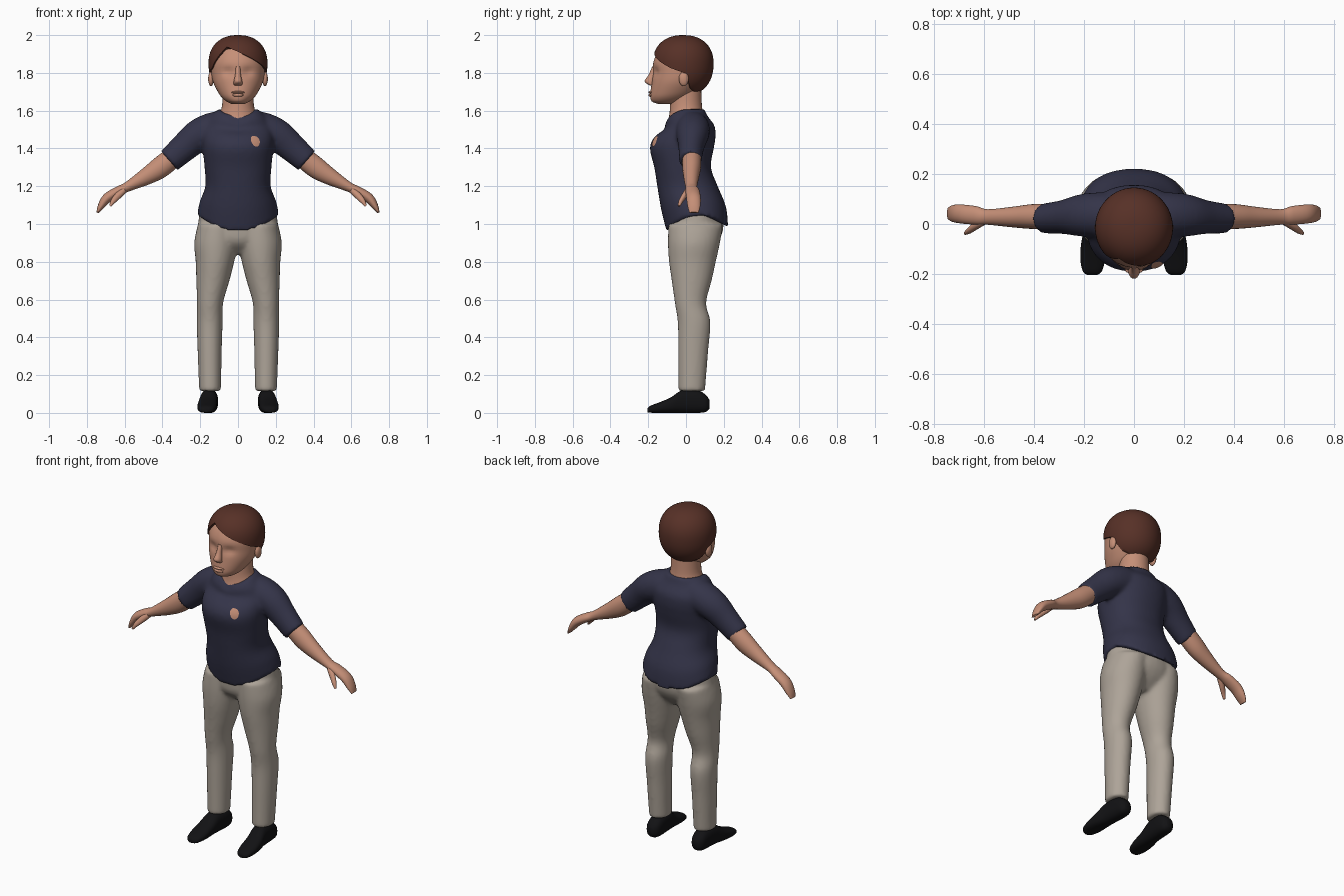
import bpy, bmesh, math
from mathutils import Vector

cube = bpy.data.objects.get("Cube")
if cube:
    bpy.data.objects.remove(cube, do_unlink=True)


def material(name, rgb):
    m = bpy.data.materials.new(name)
    m.use_nodes = True
    m.diffuse_color = (*rgb, 1)
    bsdf = next(n for n in m.node_tree.nodes if n.type == "BSDF_PRINCIPLED")
    bsdf.inputs["Base Color"].default_value = (*rgb, 1)
    bsdf.inputs["Roughness"].default_value = 0.8
    return m


SKIN = material("skin", (0.56, 0.275, 0.185))
SHIRT = material("navy cloth", (0.034, 0.034, 0.066))
PANTS = material("beige cloth", (0.42, 0.37, 0.315))
HAIR = material("brown hair", (0.095, 0.03, 0.02))
SHOE = material("black leather", (0.006, 0.006, 0.007))
X, Y, Z = Vector((1, 0, 0)), Vector((0, 1, 0)), Vector((0, 0, 1))


def spline(keys, steps):
    """Catmull-Rom interpolation of key tuples."""
    out = []
    for i in range(len(keys) - 1):
        p0, p1 = keys[max(i - 1, 0)], keys[i]
        p2, p3 = keys[i + 1], keys[min(i + 2, len(keys) - 1)]
        for j in range(steps):
            t = j / steps
            out.append([0.5 * (2 * b + (c - a) * t + (2 * a - 5 * b + 4 * c - d) * t * t
                               + (3 * b - a - 3 * c + d) * t ** 3)
                        for a, b, c, d in zip(p0, p1, p2, p3)])
    return out + [list(keys[-1])]


def bridge(bm, rings):
    n = len(rings[0])
    for r, q in zip(rings, rings[1:]):
        for i in range(n):
            bm.faces.new((r[i], r[(i + 1) % n], q[(i + 1) % n], q[i]))
    bm.faces.new(rings[0])
    bm.faces.new(rings[-1])


def loft(bm, keys, axis="Z", side=1, n=32, steps=4, power=2.0):
    """Keys: x, y, z, half width, half depth, optional front and back sag."""
    pts = spline(keys, steps)
    rings = []
    for i, k in enumerate(pts):
        u, v = (X, Z) if axis == "Y" else (X, Y)
        if axis == "path":
            t = Vector(pts[min(i + 1, len(pts) - 1)][:3]) - Vector(pts[max(i - 1, 0)][:3])
            u = Y.cross(t).normalized()
        ring = []
        for j in range(n):
            ang = math.tau * j / n
            c, s = math.cos(ang), math.sin(ang)
            e = 2 / power
            p = (Vector(k[:3]) + u * k[3] * math.copysign(abs(c) ** e, c)
                 + v * k[4] * math.copysign(abs(s) ** e, s))
            if len(k) > 5:
                # V shape for the neckline, round dip for the hem
                dip = 1 - abs(c) if k[2] > 1.4 else s * s
                p.z -= dip * (k[5] if s < 0 else k[6])
            p.x *= side
            ring.append(bm.verts.new(p))
        rings.append(ring)
    bridge(bm, rings)


def ellipsoid(bm, centre, radii):
    made = bmesh.ops.create_uvsphere(bm, u_segments=20, v_segments=12, radius=1)
    for v in made["verts"]:
        v.co = Vector(centre) + Vector([a * r for a, r in zip(v.co, radii)])


def finish(name, bm, mat, voxel=0):
    bmesh.ops.recalc_face_normals(bm, faces=bm.faces)
    mesh = bpy.data.meshes.new(name)
    bm.to_mesh(mesh)
    bm.free()
    mesh.materials.append(mat)
    ob = bpy.data.objects.new(name, mesh)
    bpy.context.collection.objects.link(ob)
    bpy.ops.object.select_all(action="DESELECT")
    ob.select_set(True)
    bpy.context.view_layer.objects.active = ob
    bpy.ops.object.shade_smooth_by_angle(angle=math.radians(50))
    if voxel:
        # Melt overlapping pieces into one garment
        rm = ob.modifiers.new("merge", "REMESH")
        rm.mode, rm.voxel_size, rm.use_smooth_shade = "VOXEL", voxel, True
        sm = ob.modifiers.new("soften", "SMOOTH")
        sm.factor, sm.iterations = 0.5, 6
    return ob


# Shirt: torso with curved hem and V neck, plus sleeves
bm = bmesh.new()
loft(bm, [(0, .06, 1.05, .217, .163, .09, .07), (0, .04, 1.12, .202, .172, .04, .03),
          (0, .008, 1.2, .173, .16, 0, 0), (0, -.018, 1.3, .177, .15, 0, 0),
          (0, -.022, 1.4, .187, .169, 0, 0), (0, -.006, 1.46, .19, .162, 0, 0),
          (0, .018, 1.52, .18, .133, .02, 0), (0, .002, 1.57, .145, .113, .045, 0),
          (0, 0, 1.608, .106, .098, .068, 0)], n=48, power=2.2)
for side in (1, -1):
    loft(bm, [(.05, .03, 1.505, .095, .09), (.13, .035, 1.50, .092, .092),
              (.21, .035, 1.468, .086, .085), (.285, .028, 1.405, .076, .068),
              (.364, .022, 1.335, .067, .06)], "path", side)
shirt = finish("shirt", bm, SHIRT, 0.011)

# Round chest patch laid on the shirt
bm = bmesh.new()
loft(bm, [(.095, -.17, 1.445, r * .028, r * .036) for r in (1, .7, .4, .1)], "Y", steps=1, n=20)
patch = finish("chest_patch", bm, SKIN)
wrap = patch.modifiers.new("lay on shirt", "SHRINKWRAP")
wrap.target, wrap.wrap_mode, wrap.offset = shirt, "ABOVE_SURFACE", 0.004

# Trousers: hips and two legs
bm = bmesh.new()
loft(bm, [(0, .045, .84, .1, .06), (0, .042, .9, .2, .122), (0, .052, .97, .211, .145),
          (0, .05, 1.06, .204, .14), (0, .04, 1.1, .18, .12)])
for side in (1, -1):
    loft(bm, [(.148, .03, .115, .058, .071), (.15, .038, .33, .064, .08),
              (.15, .043, .48, .069, .087), (.148, .024, .58, .069, .083),
              (.133, .03, .7, .088, .106), (.122, .034, .8, .102, .124),
              (.116, .042, .9, .116, .138), (.108, .052, 1, .104, .145)], side=side)
finish("trousers", bm, PANTS, 0.011)

for side, tag in ((1, "left"), (-1, "right")):
    # Shoe
    bm = bmesh.new()
    loft(bm, [(.168, -.205, .012, .018, .009), (.167, -.19, .019, .038, .018),
              (.165, -.14, .028, .05, .028), (.162, -.08, .041, .05, .041),
              (.155, -.02, .06, .046, .06), (.15, .06, .06, .045, .06),
              (.15, .105, .05, .038, .045), (.15, .125, .045, .018, .022)],
         "Y", side, power=2.5)
    finish(tag + "_shoe", bm, SHOE)
    # Bare arm with mitten-like hand and thumb
    bm = bmesh.new()
    loft(bm, [(.29, .03, 1.4, .05, .05), (.4, .03, 1.308, .057, .05),
              (.48, .028, 1.255, .046, .042), (.585, .028, 1.197, .026, .031),
              (.63, .034, 1.176, .025, .037), (.692, .04, 1.138, .026, .038),
              (.725, .042, 1.094, .018, .034), (.744, .042, 1.06, .006, .024)],
         "path", side, n=24)
    loft(bm, [(.6, .012, 1.182, .016, .016), (.635, -.008, 1.15, .018, .016),
              (.66, -.026, 1.122, .014, .013), (.676, -.037, 1.095, .006, .007)],
         "path", side, n=12)
    finish(tag + "_arm", bm, SKIN)
    # Ear
    bm = bmesh.new()
    ellipsoid(bm, (side * .143, -.012, 1.768), (.015, .026, .038))
    finish(tag + "_ear", bm, SKIN)

# Neck
bm = bmesh.new()
loft(bm, [(0, 0, 1.5, .11, .1), (0, 0, 1.54, .11, .097), (0, .002, 1.58, .098, .09),
          (0, 0, 1.63, .084, .084), (0, 0, 1.73, .08, .08)])
finish("neck", bm, SKIN)

# Head with soft eye sockets
bm = bmesh.new()
loft(bm, [(0, -.1, 1.636, .035, .05), (0, -.095, 1.648, .06, .085), (0, -.082, 1.67, .086, .107),
          (0, -.063, 1.7, .107, .125), (0, -.04, 1.75, .131, .141), (0, -.025, 1.8, .141, .15),
          (0, -.02, 1.86, .143, .152), (0, -.016, 1.92, .122, .127),
          (0, -.015, 1.965, .08, .08), (0, -.015, 1.982, .02, .02)], n=56)
for v in bm.verts:
    if v.co.y < -.05:
        d = ((abs(v.co.x) - .052) / .03) ** 2 + ((v.co.z - 1.805) / .022) ** 2
        v.co.y += .014 * math.exp(-d)
finish("head", bm, SKIN)

# Nose and lips
bm = bmesh.new()
loft(bm, [(0, -.166, 1.835, .012, .012), (0, -.178, 1.79, .015, .02),
          (0, -.192, 1.757, .022, .027), (0, -.185, 1.738, .022, .016),
          (0, -.18, 1.732, .01, .006)], n=20)
finish("nose", bm, SKIN)
bm = bmesh.new()
ellipsoid(bm, (0, -.184, 1.697), (.036, .016, .007))
ellipsoid(bm, (0, -.183, 1.682), (.03, .016, .009))
finish("lips", bm, SKIN)

# Hair cap: hairline height by angle from the front, positive toward the left
LINE = [(-180, 1.69), (-135, 1.695), (-108, 1.72), (-92, 1.80), (-62, 1.825), (-42, 1.89),
        (-26, 1.938), (0, 1.912), (24, 1.882), (66, 1.825), (92, 1.80), (108, 1.72),
        (135, 1.695), (180, 1.69)]


def hairline(deg):
    for (a, za), (b, zb) in zip(LINE, LINE[1:]):
        if deg <= b:
            return za + (zb - za) * (deg - a) / (b - a)
    return LINE[-1][1]


bm = bmesh.new()
rings, count, rows, e = [], 96, 24, 2 / 2.25
for r in range(1, rows + 2):
    ring = []
    for i in range(count):
        deg = -180 + 360 * i / count
        h = hairline(deg) - 1.85
        f = abs(h) / (.15 if h > 0 else .172)
        last = math.acos(math.copysign(f ** (1 / e), h))
        phi = last * min(r, rows) / rows
        c, rad = math.cos(phi), math.sin(phi) ** e
        z = 1.85 + math.copysign(abs(c) ** e, c) * (.15 if c > 0 else .172)
        rad *= .86 if r > rows else 1
        a = math.radians(deg)
        ring.append(bm.verts.new((.156 * rad * math.sin(a), -.015 - .161 * rad * math.cos(a), z)))
    rings.append(ring)
bridge(bm, rings)
finish("hair", bm, HAIR)
